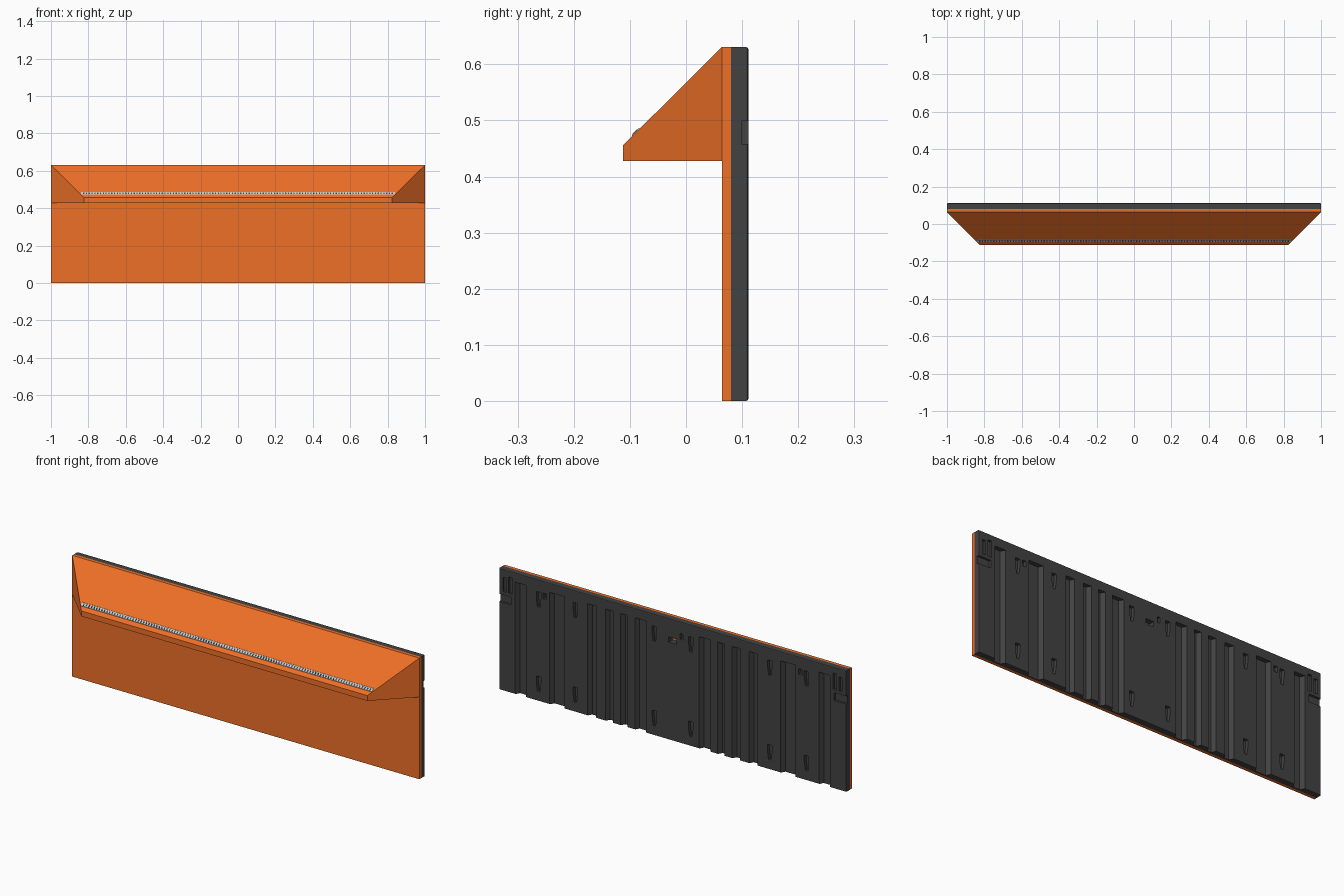
import bpy, bmesh

if "Cube" in bpy.data.objects:
    bpy.data.objects.remove(bpy.data.objects["Cube"])


def material(name, color):
    m = bpy.data.materials.new(name)
    m.diffuse_color = color
    m.use_nodes = True
    m.node_tree.nodes["Principled BSDF"].inputs["Base Color"].default_value = m.diffuse_color
    return m


ORANGE = material("orange", (0.85, 0.16, 0.02, 1))
DARK = material("dark_grey", (0.055, 0.055, 0.055, 1))


def finish(bm, name, mat=None):
    bmesh.ops.recalc_face_normals(bm, faces=bm.faces)
    mesh = bpy.data.meshes.new(name)
    bm.to_mesh(mesh)
    bm.free()
    ob = bpy.data.objects.new(name, mesh)
    bpy.context.collection.objects.link(ob)
    if mat:
        mesh.materials.append(mat)
    return ob


def loft(bm, a, b):
    """Closed solid between two matching outlines."""
    va = [bm.verts.new(p) for p in a]
    vb = [bm.verts.new(p) for p in b]
    bm.faces.new(va)
    bm.faces.new(vb[::-1])
    for i in range(len(va)):
        j = (i + 1) % len(va)
        bm.faces.new((va[i], vb[i], vb[j], va[j]))


def box(bm, x0, x1, y0, y1, z0, z1):
    loft(bm, [(x0, y0, z0), (x1, y0, z0), (x1, y1, z0), (x0, y1, z0)],
         [(x0, y0, z1), (x1, y0, z1), (x1, y1, z1), (x0, y1, z1)])


FRONT, MID, BACK, TOP = 0.064, 0.08, 0.111, 0.631

# Front board
bm = bmesh.new()
box(bm, -1, 1, FRONT, MID, 0, TOP)
finish(bm, "front_board", ORANGE)

# Sloping hood with mitred ends
hood = [(FRONT, TOP), (-0.112, 0.456), (-0.112, 0.428), (FRONT, 0.428)]
bm = bmesh.new()
loft(bm, *[[(s * (1 - FRONT + y), y, z) for y, z in hood] for s in (-1, 1)])
finish(bm, "hood", ORANGE)

# Grille strip lying on the slope
bm = bmesh.new()
strip = [(-0.096, 0.472), (-0.0965, 0.4745), (-0.0845, 0.4865), (-0.082, 0.486)]
loft(bm, *[[(s * 0.84, y, z) for y, z in strip] for s in (-1, 1)])
finish(bm, "grille_strip")
bm = bmesh.new()
slat = [(-0.0945, 0.4755), (-0.0955, 0.4765), (-0.0875, 0.4845), (-0.0865, 0.4835)]
for i in range(-55, 56):
    loft(bm, *[[(i * 0.015 + s * 0.003, y, z) for y, z in slat] for s in (-1, 1)])
finish(bm, "grille_slats", DARK)

# Back panel
bm = bmesh.new()
box(bm, -1, 1, MID, BACK, 0, TOP)
edges = [e for e in bm.edges if all(v.co.y > MID + 0.01 for v in e.verts)]
bmesh.ops.bevel(bm, geom=edges, offset=0.004, segments=2, profile=0.5, affect='EDGES')
panel = finish(bm, "back_panel", DARK)

# Cutters for grooves, hanging slots, corner brackets and window
cut = bmesh.new()
OUT = BACK + 0.01
grooves = [(0.875, 0.062), (0.665, 0.084), (0.465, 0.05),
           (0.365, 0.044), (0.28, 0.04), (0.185, 0.064)]
for s in (-1, 1):
    for c, w in grooves:
        def outline(z):
            h, k = w / 2, 0.012
            return [(s * c - h - k / 2, OUT, z), (s * c - h + k, 0.088, z),
                    (s * c + h - k, 0.088, z), (s * c + h + k / 2, OUT, z)]
        loft(cut, outline(-0.1), outline(0.583))
    # Tapered hanging slots, upper and lower
    for c in (0.105, 0.56, 0.772):
        for z in (0.05, 0.49):
            shape = [(-0.007, 0), (0.007, 0), (0.013, 0.045),
                     (0.013, 0.078), (-0.013, 0.078), (-0.013, 0.045)]
            loft(cut, *[[(s * c + u, y, z + v) for u, v in shape] for y in (0.093, OUT)])
    # Side notches and corner slots
    for x0, x1, z0, z1 in ((0.93, 1.05, 0.458, 0.499), (0.925, 0.945, 0.515, 0.6),
                           (0.96, 0.978, 0.515, 0.59)):
        a, b = sorted((s * x0, s * x1))
        box(cut, a, b, 0.099, OUT, z0, z1)
    # Small cable holes
    a, b = sorted((s * 0.725, s * 0.745))
    box(cut, a, b, 0.094, OUT, 0.54, 0.57)
box(cut, -0.06, -0.044, 0.094, OUT, 0.54, 0.57)
box(cut, -0.022, 0.022, MID - 0.01, OUT, 0.508, 0.535)
cutter = finish(cut, "back_panel_cutter")
cutter.hide_render = True

mod = panel.modifiers.new("cut", 'BOOLEAN')
mod.operation = 'DIFFERENCE'
mod.solver = 'EXACT'
mod.object = cutter
bpy.context.view_layer.objects.active = panel
bpy.ops.object.modifier_apply(modifier=mod.name)
bpy.data.objects.remove(cutter)
